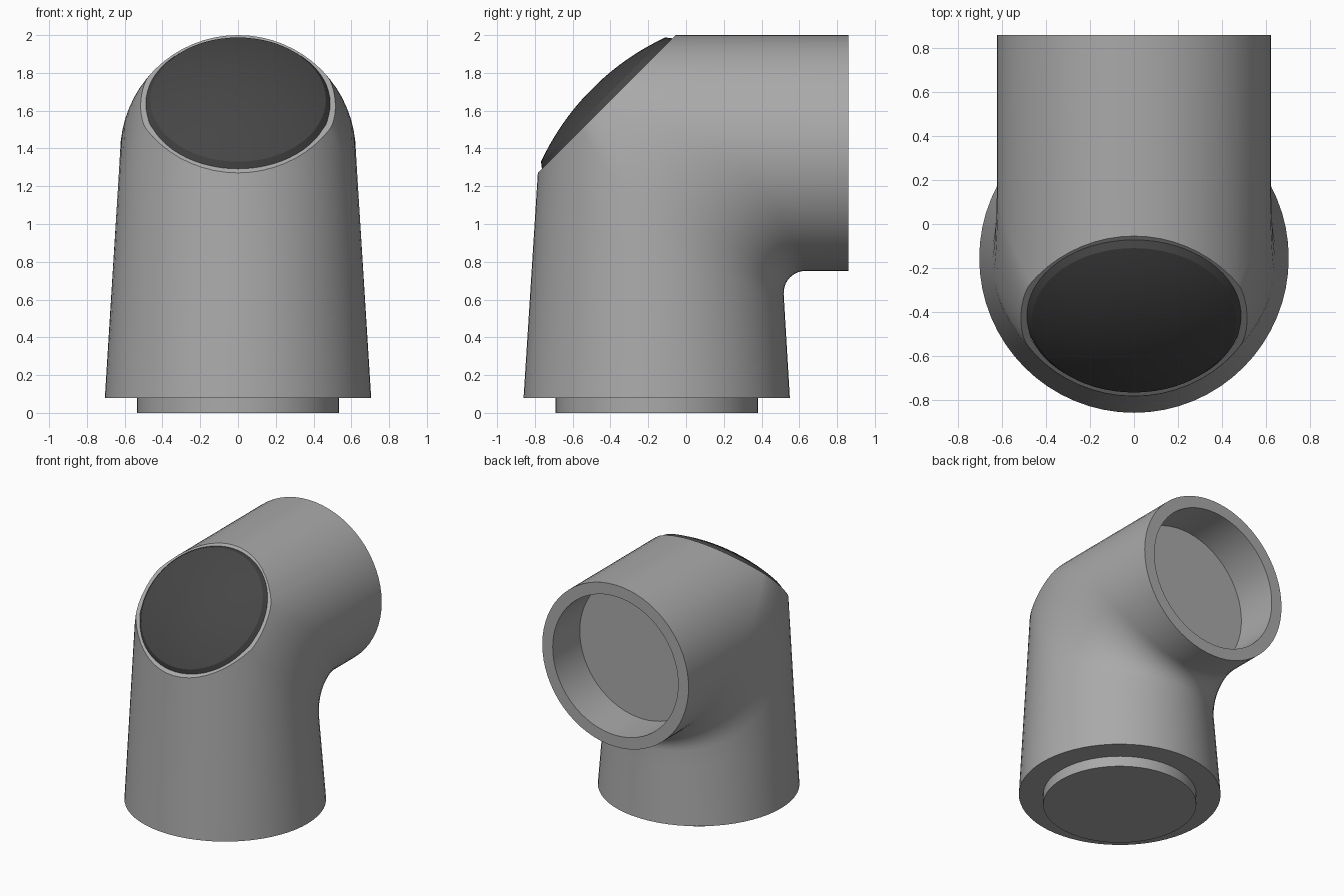
import bpy, bmesh
from math import sin, cos, pi, asin
from mathutils import Vector, Matrix

if "Cube" in bpy.data.objects:
    bpy.data.objects.remove(bpy.data.objects["Cube"])

N = 64              # sides around the pipe
AXIS_Y = -0.155     # vertical pipe axis
AXIS_Z = 1.376      # horizontal pipe axis
R = 0.624           # horizontal pipe radius
PLUG = 0.535        # plug / socket radius


def angle(i):
    return 2 * pi * i / N


def flat_ring(r, z):
    return [Vector((r * sin(angle(i)), AXIS_Y + r * cos(angle(i)), z)) for i in range(N)]


def upright_ring(r, y):
    return [Vector((r * sin(angle(i)), y, AXIS_Z - r * cos(angle(i)))) for i in range(N)]


def loft(bm, rows, cap_start=True, cap_end=True):
    rings = [[bm.verts.new(p) for p in row] for row in rows]
    for a, b in zip(rings, rings[1:]):
        for i in range(len(a)):
            j = (i + 1) % len(a)
            bm.faces.new((a[i], a[j], b[j], b[i]))
    if cap_start:
        bm.faces.new(rings[0][::-1])
    if cap_end:
        bm.faces.new(rings[-1])
    bmesh.ops.recalc_face_normals(bm, faces=bm.faces[:])


def finish(bm, name, grey, smooth):
    mesh = bpy.data.meshes.new(name)
    bm.to_mesh(mesh)
    bm.free()
    ob = bpy.data.objects.new(name, mesh)
    bpy.context.collection.objects.link(ob)
    bpy.ops.object.select_all(action='DESELECT')
    ob.select_set(True)
    bpy.context.view_layer.objects.active = ob
    bpy.ops.object.shade_smooth_by_angle(angle=smooth)
    mat = bpy.data.materials.new(name + "_grey")
    mat.diffuse_color = (grey, grey, grey, 1)
    mat.use_nodes = True
    mat.node_tree.nodes["Principled BSDF"].inputs["Base Color"].default_value = mat.diffuse_color
    mesh.materials.append(mat)


# Elbow body: plug, tapered riser, filleted bend, socket
base = flat_ring(0.705, 0.08)
STEPS = 10
bend = [[] for _ in range(STEPS + 1)]
for i in range(N):
    c, s = cos(angle(i)), sin(angle(i))
    corner = Vector((R * s, AXIS_Y + (R + 0.041 * c) * c, AXIS_Z - R * c))
    t = 0.125 + 0.27 * s * s                    # fillet is widest at the sides
    down = (base[i] - corner).normalized() * t
    back = Vector((0, t, 0))
    for k in range(STEPS + 1):
        a = pi / 2 * k / STEPS
        bend[k].append(corner + down * (1 - sin(a)) + back * (1 - cos(a)))
riser = [[base[i].lerp(bend[0][i], f) for i in range(N)] for f in (0.25, 0.5, 0.75)]
rows = [flat_ring(PLUG, 0), flat_ring(PLUG, 0.08), base] + riser + bend
rows += [upright_ring(R, 0.86), upright_ring(PLUG, 0.86), upright_ring(PLUG, 0.53)]
bm = bmesh.new()
loft(bm, rows)

# Diagonal flat across the outer corner, left as a narrow rim
center = Vector((0, -0.4175, 1.6375))
normal = Vector((0, -1, 1)).normalized()
cut = bmesh.ops.bisect_plane(bm, geom=bm.verts[:] + bm.edges[:] + bm.faces[:], dist=1e-5,
                             plane_co=center, plane_no=normal, clear_outer=True)
edges = [e for e in cut['geom_cut'] if isinstance(e, bmesh.types.BMEdge)]
face = bmesh.ops.edgeloop_fill(bm, edges=edges)['faces'][0]
bmesh.ops.recalc_face_normals(bm, faces=bm.faces[:])
bmesh.ops.inset_region(bm, faces=[face], thickness=0.032, use_even_offset=True)
bmesh.ops.delete(bm, geom=[face], context='FACES')
finish(bm, "elbow_body", 0.4, 0.5)

# Domed lens on the diagonal flat
rim, step, rise = 0.465, 0.03, 0.082
ball = (rim ** 2 + rise ** 2) / (2 * rise)
top = asin(rim / ball)
profile = [(0.492, -0.005), (rim, step)]
for k in range(1, 10):
    a = top * (1 - k / 10)
    profile.append((ball * sin(a), step + rise - ball * (1 - cos(a))))
bm = bmesh.new()
loft(bm, [[Vector((r * sin(angle(i)), r * cos(angle(i)), h)) for i in range(N)]
          for r, h in profile], cap_start=False)
bm.transform(Matrix.Translation(center) @ Vector((0, 0, 1)).rotation_difference(normal).to_matrix().to_4x4())
finish(bm, "domed_lens", 0.06, 0.35)
